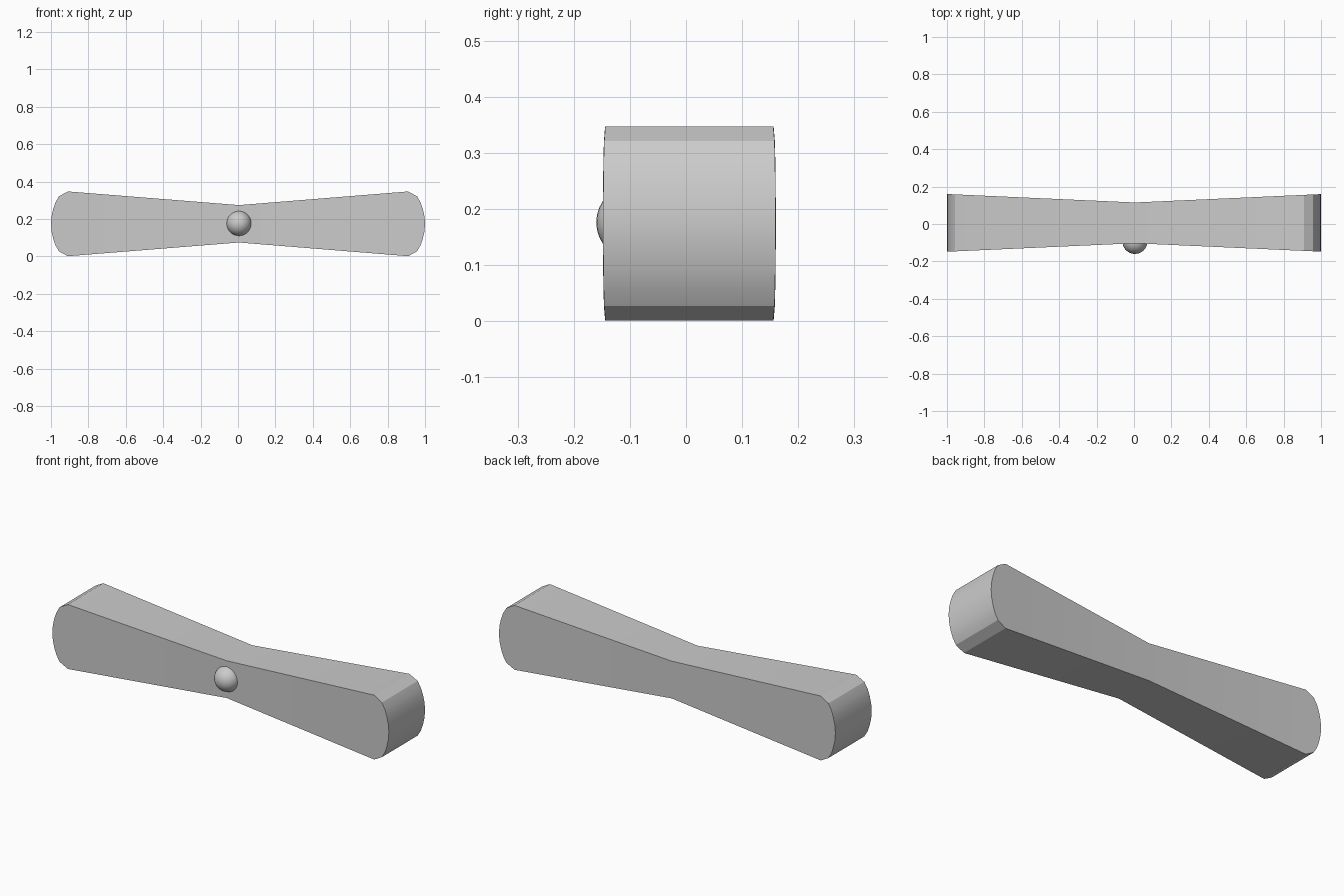
import bpy, bmesh, math

if "Cube" in bpy.data.objects:
    bpy.data.objects.remove(bpy.data.objects["Cube"])

CX, CY, CZ = 0.005, 0.006, 0.174   # waist centre

# Upper right quarter of the front outline: rounded end, then shoulder
quarter = [(1.0, 0.0), (0.997, 0.04), (0.988, 0.08), (0.976, 0.115),
           (0.957, 0.147), (0.91, 0.173)]
end = [(x, -z) for x, z in reversed(quarter[1:])] + quarter
right = [(CX, -0.10)] + end + [(CX, 0.10)]
left = [(-x if x != CX else x, -z) for x, z in right]
n = len(right)


def half_depth(x):
    return 0.109 + 0.045 * min(abs(x - CX), 1.0)


# Flared body: front and back faces taper towards the waist
bm = bmesh.new()


def ring(side, outline):
    return [bm.verts.new((x, CY + side * half_depth(x), CZ + z)) for x, z in outline]


for outline in (right, left):
    front, back = ring(-1, outline), ring(1, outline)
    bm.faces.new(front)
    bm.faces.new(back[::-1])
    for i in range(n - 1):
        bm.faces.new((front[i], back[i], back[i + 1], front[i + 1]))
bmesh.ops.remove_doubles(bm, verts=bm.verts, dist=0.0005)
bmesh.ops.recalc_face_normals(bm, faces=bm.faces)
mesh = bpy.data.meshes.new("flared_body")
bm.to_mesh(mesh)
bm.free()
body = bpy.data.objects.new("flared_body", mesh)
bpy.context.collection.objects.link(body)
bpy.ops.object.select_all(action='DESELECT')
body.select_set(True)
bpy.context.view_layer.objects.active = body
bpy.ops.object.shade_smooth_by_angle(angle=math.radians(18))

# Round button set into the front of the waist
bpy.ops.mesh.primitive_uv_sphere_add(segments=32, ring_count=16, radius=0.067,
                                     location=(CX, -0.093, 0.176))
bpy.context.object.name = "front_button"
bpy.ops.object.shade_smooth()
